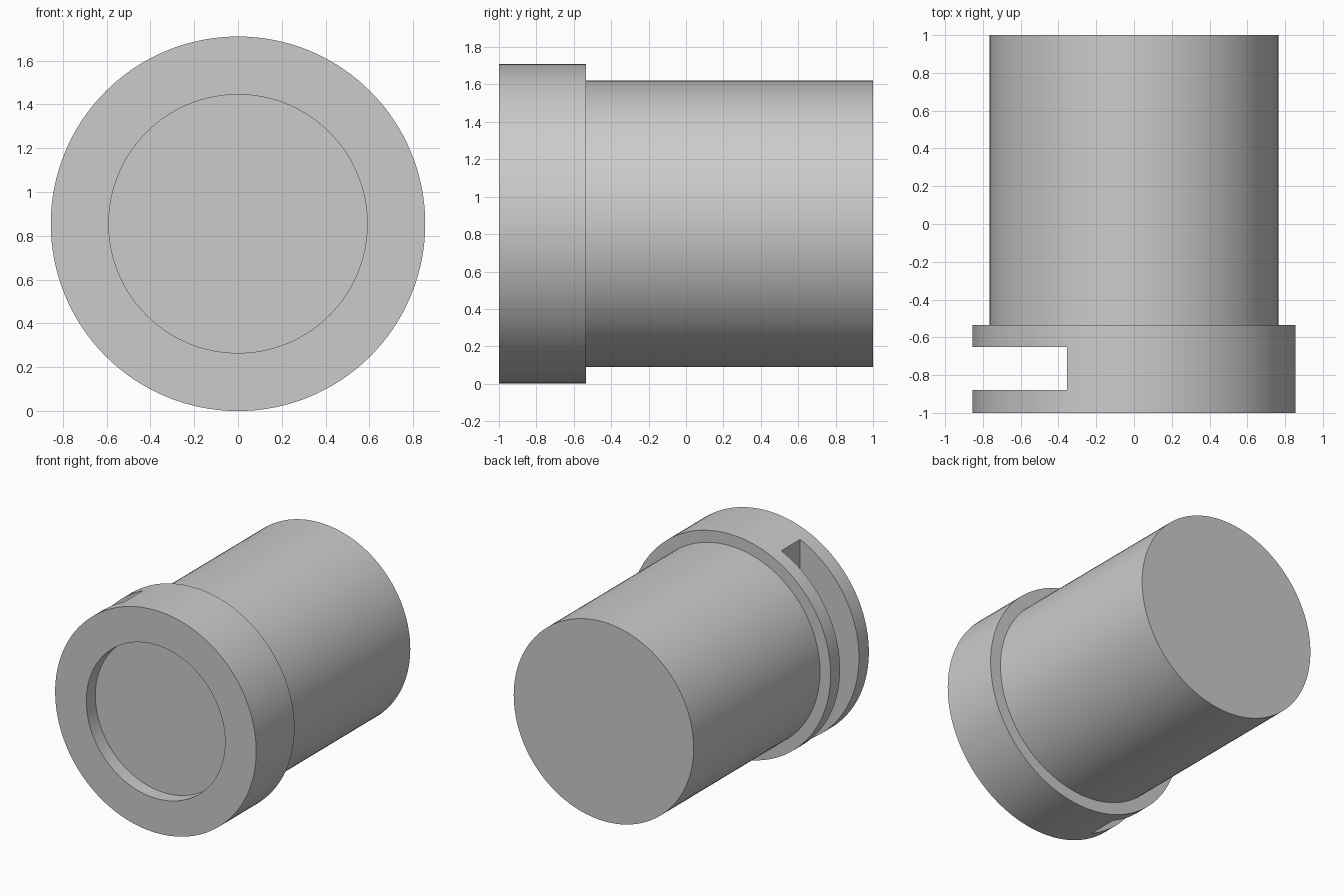
import bpy, bmesh, math
from mathutils import Vector

cube = bpy.data.objects.get("Cube")
if cube:
    bpy.data.objects.remove(cube, do_unlink=True)

AXIS_Z = 0.855       # height of the centre line
COLLAR_R, BARREL_R, RECESS_R = 0.855, 0.765, 0.59
FRONT, RECESS_FLOOR, COLLAR_BACK, BACK = -1.0, -0.89, -0.535, 1.0
SLOT_FRONT, SLOT_BACK, SLOT_FLOOR = -0.88, -0.65, -0.355

grey = bpy.data.materials.new("plain grey")
grey.use_nodes = True
grey.diffuse_color = (0.6, 0.6, 0.6, 1)
grey.node_tree.nodes["Principled BSDF"].inputs["Base Color"].default_value = (0.6, 0.6, 0.6, 1)


def add_object(name, bm):
    bmesh.ops.recalc_face_normals(bm, faces=bm.faces)
    mesh = bpy.data.meshes.new(name)
    bm.to_mesh(mesh)
    bm.free()
    mesh.materials.append(grey)
    obj = bpy.data.objects.new(name, mesh)
    bpy.context.collection.objects.link(obj)
    return obj


def lathe(name, profile, steps=128):
    """Turn a (radius, y) profile around the horizontal centre line."""
    bm = bmesh.new()
    verts = [bm.verts.new((r, y, AXIS_Z)) for r, y in profile]
    edges = [bm.edges.new(pair) for pair in zip(verts, verts[1:])]
    bmesh.ops.spin(bm, geom=verts + edges, cent=(0, 0, AXIS_Z), axis=(0, 1, 0),
                   angle=math.tau, steps=steps, use_duplicate=False)
    bmesh.ops.remove_doubles(bm, verts=bm.verts, dist=0.0001)
    return add_object(name, bm)


def box(name, low, high):
    low, high = Vector(low), Vector(high)
    bm = bmesh.new()
    bmesh.ops.create_cube(bm, size=1)
    for v in bm.verts:
        v.co = (low + high) / 2 + v.co * (high - low)
    return add_object(name, bm)


# Barrel with a wide front collar and a shallow round recess
housing = lathe("collared_barrel", [
    (0, RECESS_FLOOR), (RECESS_R, RECESS_FLOOR), (RECESS_R, FRONT),
    (COLLAR_R, FRONT), (COLLAR_R, COLLAR_BACK),
    (BARREL_R, COLLAR_BACK), (BARREL_R, BACK), (0, BACK)])

# Flat-bottomed slot cut into one side of the collar
cutter = box("slot_cutter", (-1.0, SLOT_FRONT, -0.2), (SLOT_FLOOR, SLOT_BACK, 2.0))
cutter.hide_render = True
slot = housing.modifiers.new("slot", 'BOOLEAN')
slot.operation = 'DIFFERENCE'
slot.solver = 'EXACT'
slot.object = cutter

bpy.ops.object.select_all(action='DESELECT')
housing.select_set(True)
bpy.context.view_layer.objects.active = housing
bpy.ops.object.modifier_apply(modifier=slot.name)
bpy.data.objects.remove(cutter, do_unlink=True)
bpy.ops.object.shade_smooth_by_angle(angle=math.radians(30))
